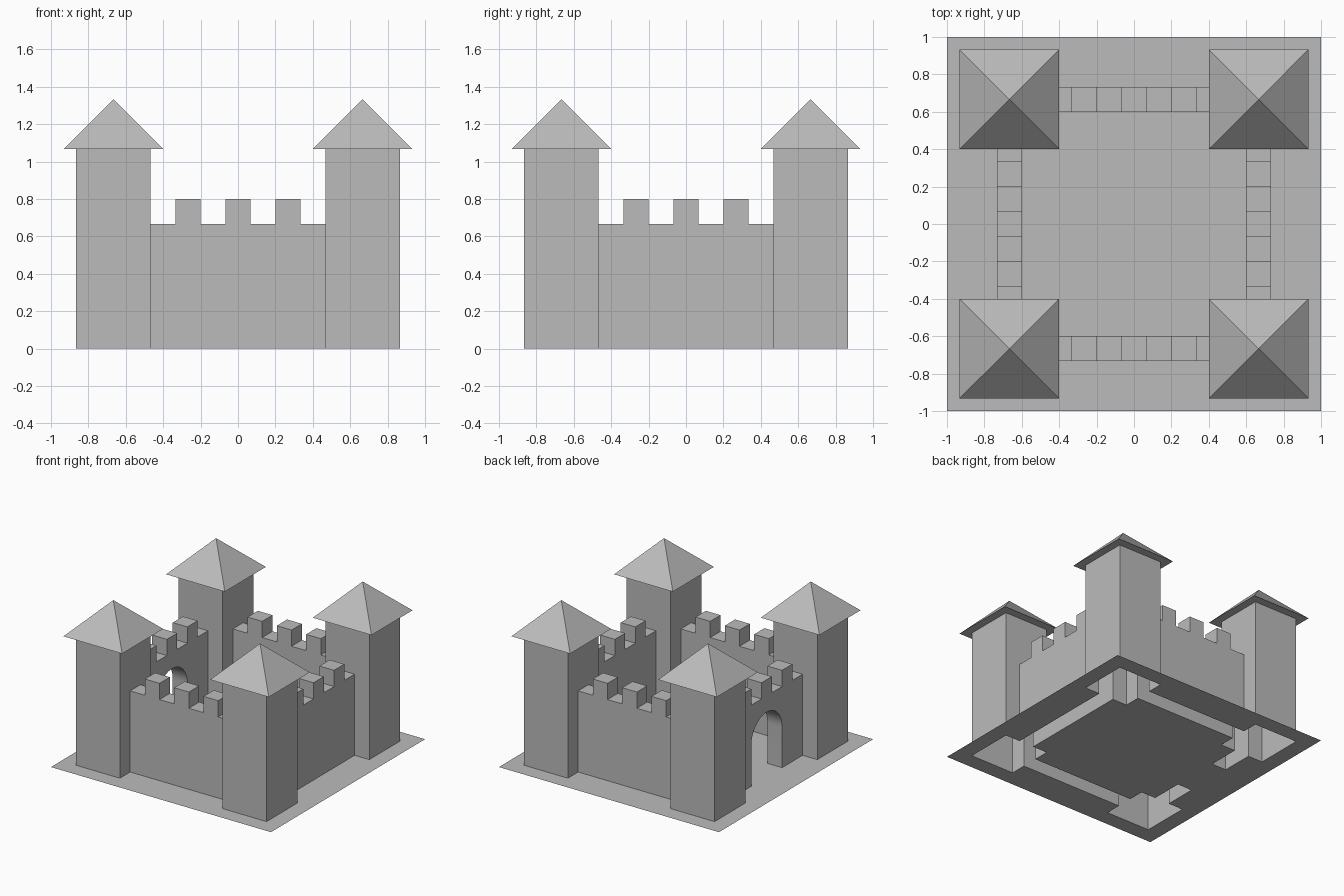
import bpy
import bmesh
import math
from mathutils import Vector

if "Cube" in bpy.data.objects:
    bpy.data.objects.remove(bpy.data.objects["Cube"])

# The castle is laid out on a square module, 30 modules to a side
U = 2 / 30
HALF = 15
WALL, MERLON, TOWER, ROOF = 10, 12, 16, 20
ARCH_R, SPRING = 3, 5

stone = bpy.data.materials.new("grey stone")
stone.use_nodes = True
grey = (0.5, 0.5, 0.5, 1)
stone.diffuse_color = grey
stone.node_tree.nodes["Principled BSDF"].inputs["Base Color"].default_value = grey

parts = {name: bmesh.new() for name in ("ground", "curtain_walls", "towers", "gate_arch")}


def face(part, points, outward):
    """Add a polygon in module units, facing the given direction."""
    bm = parts[part]
    f = bm.faces.new([bm.verts.new(Vector(p) * U) for p in points])
    f.normal_update()
    if f.normal.dot(Vector(outward)) < 0:
        f.normal_flip()


def finish(name, bm):
    bmesh.ops.remove_doubles(bm, verts=bm.verts, dist=0.0001)
    mesh = bpy.data.meshes.new(name)
    bm.to_mesh(mesh)
    bm.free()
    mesh.materials.append(stone)
    obj = bpy.data.objects.new(name, mesh)
    bpy.context.collection.objects.link(obj)
    return obj


def cell(x, y):
    """Part and height of the two-module cell centred at x, y."""
    ax, ay = abs(x), abs(y)
    if 8 <= min(ax, ay) and max(ax, ay) <= 12:
        return "towers", TOWER
    if max(ax, ay) == 10 and min(ax, ay) < 8:
        return "curtain_walls", MERLON if min(ax, ay) in (0, 4) else WALL
    return "ground", 0


# Hollow shell: flat cell tops, with upright faces wherever the height steps up
centres = range(1 - HALF, HALF, 2)
for x in centres:
    for y in centres:
        part, h = cell(x, y)
        if part != "towers":
            face(part, [(x - 1, y - 1, h), (x + 1, y - 1, h),
                        (x + 1, y + 1, h), (x - 1, y + 1, h)], (0, 0, 1))
        for dx, dy in ((1, 0), (-1, 0), (0, 1), (0, -1)):
            low = cell(x + 2 * dx, y + 2 * dy)[1]
            if x == -10 and abs(y) < ARCH_R and dx:
                low = WALL  # leave room for the gate
            if low < h:
                mx, my = x + dx, y + dy
                a, b = (mx - dy, my - dx), (mx + dy, my + dx)
                face(part, [(*a, low), (*b, low), (*b, h), (*a, h)], (dx, dy, 0))

# Gate: arched panel on both wall faces, the passage lining and its floor
SEGMENTS = 24
angles = [math.pi * i / SEGMENTS for i in range(SEGMENTS + 1)]
arc = [(ARCH_R * math.cos(a), SPRING + ARCH_R * math.sin(a)) for a in angles]
outer, inner = -11, -9
for x, side in ((outer, -1), (inner, 1)):
    for (y0, z0), (y1, z1) in zip(arc, arc[1:]):
        face("curtain_walls", [(x, y0, z0), (x, y1, z1), (x, y1, WALL), (x, y0, WALL)],
             (side, 0, 0))
lining = [(ARCH_R, 0)] + arc + [(-ARCH_R, 0)]
for (y0, z0), (y1, z1) in zip(lining, lining[1:]):
    face("gate_arch", [(outer, y0, z0), (outer, y1, z1), (inner, y1, z1), (inner, y0, z0)],
         (0, -(y0 + y1), SPRING - max(z0, z1)))
face("ground", [(outer, -ARCH_R, 0), (inner, -ARCH_R, 0),
                (inner, ARCH_R, 0), (outer, ARCH_R, 0)], (0, 0, 1))

objects = {name: finish(name, bm) for name, bm in parts.items()}

# Tower roofs: four-sided pyramids with an overhanging flat eave
corners = ((-1, -1), (1, -1), (1, 1), (-1, 1))
for sx, sy in corners:
    bm = bmesh.new()
    cx, cy = 10 * sx, 10 * sy

    def ring(r):
        return [bm.verts.new(Vector((cx + r * i, cy + r * j, TOWER)) * U) for i, j in corners]

    eave, neck = ring(4), ring(3)
    apex = bm.verts.new(Vector((cx, cy, ROOF)) * U)
    for i in range(4):
        j = (i + 1) % 4
        bm.faces.new((eave[i], eave[j], apex))
        bm.faces.new((eave[j], eave[i], neck[i], neck[j]))
    finish(f"roof_{'back' if sy > 0 else 'front'}_{'left' if sx > 0 else 'right'}", bm)

# Round the arch lining only
arch = objects["gate_arch"]
bpy.ops.object.select_all(action="DESELECT")
arch.select_set(True)
bpy.context.view_layer.objects.active = arch
bpy.ops.object.shade_smooth_by_angle(angle=math.radians(30))
